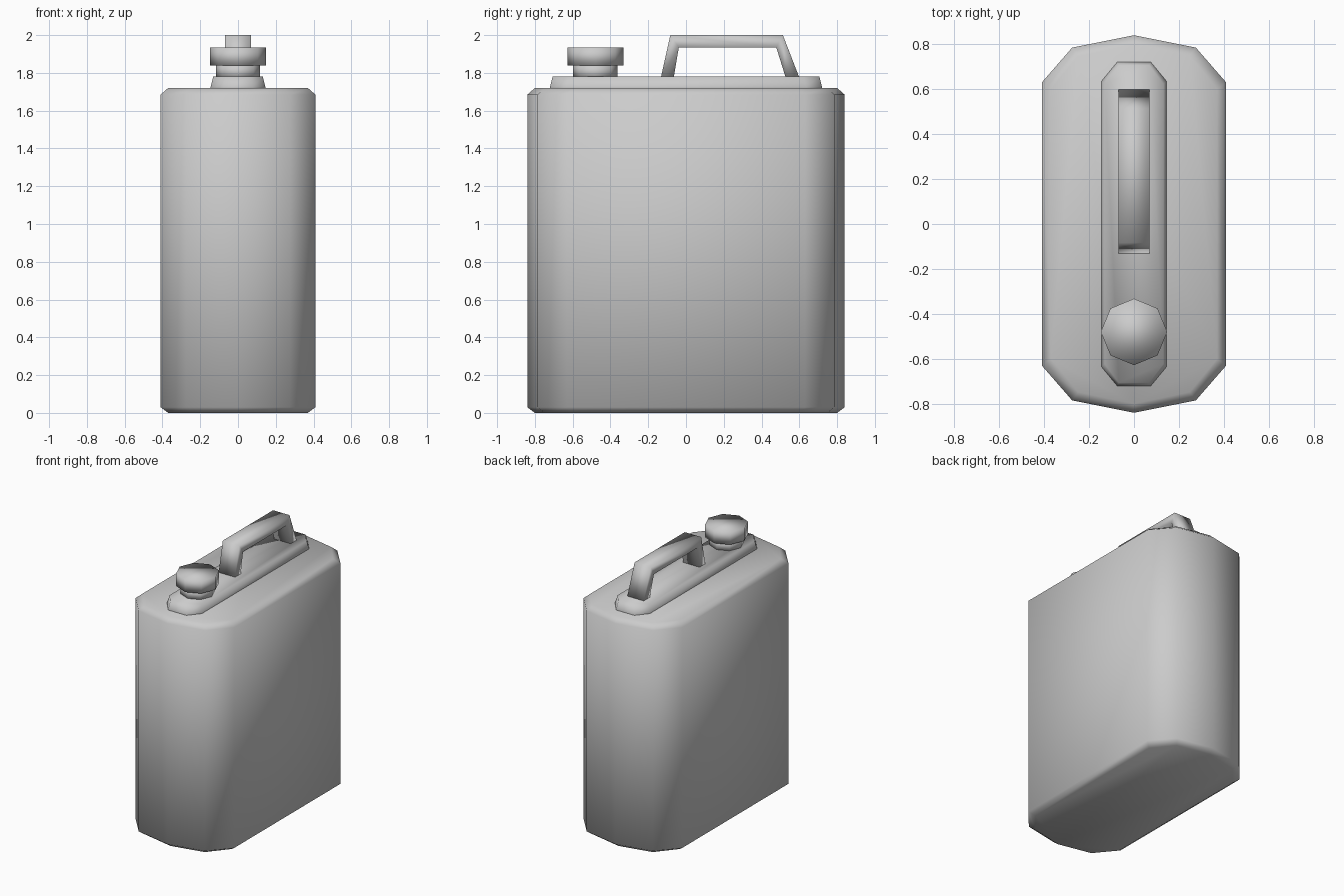
import bpy, bmesh, math

if "Cube" in bpy.data.objects:
    bpy.data.objects.remove(bpy.data.objects["Cube"])


def finish(name, bm):
    bmesh.ops.recalc_face_normals(bm, faces=bm.faces)
    for f in bm.faces:
        f.smooth = True
    me = bpy.data.meshes.new(name)
    bm.to_mesh(me)
    bm.free()
    ob = bpy.data.objects.new(name, me)
    bpy.context.collection.objects.link(ob)
    return ob


def loft(name, rings):
    """Skin equal-length rings of points and cap both ends."""
    bm = bmesh.new()
    loops = [[bm.verts.new(p) for p in ring] for ring in rings]
    for a, b in zip(loops, loops[1:]):
        for i in range(len(a)):
            j = (i + 1) % len(a)
            bm.faces.new((a[i], a[j], b[j], b[i]))
    bm.faces.new(loops[0])
    bm.faces.new(loops[-1])
    return finish(name, bm)


def mirrored(quarter):
    """Closed outline from one quarter (side to end), mirrored in x and y."""
    half = quarter + [(-x, y) for x, y in reversed(quarter) if x > 0]
    return half + [(-x, -y) for x, y in half]


def ring(outline, inset, z):
    mx = max(x for x, y in outline)
    my = max(y for x, y in outline)
    return [(x * (1 - inset / mx), y * (1 - inset / my), z) for x, y in outline]


# Can body with bowed ends and chamfered rims
body = mirrored([(0.41, 0.63), (0.275, 0.785), (0, 0.84)])
loft("can_body", [ring(body, i, z) for i, z in
                  ((0.04, 0), (0, 0.03), (0, 1.685), (0.04, 1.72))])

# Raised plate along the top
plate = mirrored([(0.145, 0.635), (0.075, 0.72)])
loft("top_plate", [ring(plate, i, z) for i, z in ((0, 1.71), (0, 1.725), (0.014, 1.78))])


# Spout neck and cap, eight-sided
def octagon(r, z):
    return [(r * math.cos(k * math.pi / 4), -0.48 + r * math.sin(k * math.pi / 4), z)
            for k in range(8)]


loft("spout_neck", [octagon(0.117, 1.77), octagon(0.117, 1.845)])
loft("spout_cap", [octagon(0.148, 1.84), octagon(0.148, 1.935)])

# Carrying handle: rectangular section following a trapezoid path
stations = [((-0.133, 1.775), (-0.065, 1.775)), ((-0.083, 2.0), (-0.038, 1.935)),
            ((0.513, 2.0), (0.478, 1.935)), ((0.60, 1.775), (0.528, 1.775))]
w = 0.068
loft("handle", [[(-w, *o), (w, *o), (w, *i), (-w, *i)] for o, i in stations])
